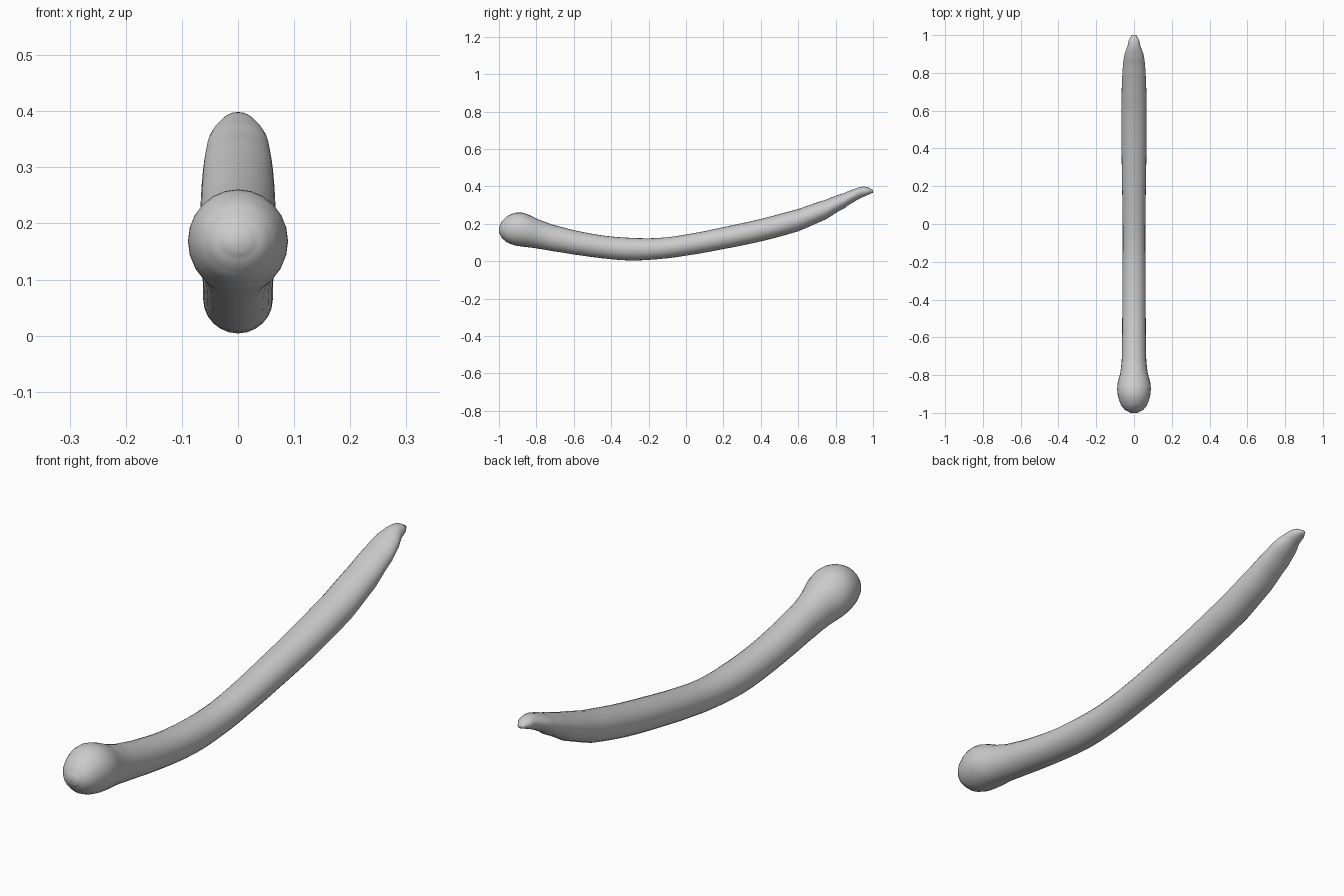
import bpy, bmesh, math

# Side and top profile of the bent rod: y, bottom z, top z, half width
PROFILE = [
    (-1.00, 0.150, 0.185, 0.020), (-0.985, 0.125, 0.212, 0.048),
    (-0.96, 0.102, 0.238, 0.068), (-0.92, 0.086, 0.257, 0.083),
    (-0.88, 0.079, 0.260, 0.089), (-0.84, 0.074, 0.248, 0.086),
    (-0.79, 0.067, 0.224, 0.073), (-0.72, 0.055, 0.197, 0.065),
    (-0.60, 0.036, 0.166, 0.063), (-0.45, 0.016, 0.138, 0.062),
    (-0.30, 0.004, 0.125, 0.062), (-0.15, 0.011, 0.124, 0.060),
    (0.00, 0.030, 0.143, 0.060), (0.20, 0.065, 0.182, 0.063),
    (0.40, 0.106, 0.226, 0.066), (0.60, 0.160, 0.279, 0.067),
    (0.75, 0.225, 0.330, 0.064), (0.85, 0.285, 0.366, 0.058),
    (0.90, 0.318, 0.386, 0.050), (0.94, 0.340, 0.398, 0.035),
    (0.975, 0.355, 0.395, 0.027), (1.00, 0.366, 0.380, 0.012),
]
SIDES, STEPS = 24, 3


def spline(a, b, c, d, t):
    return 0.5 * (2*b + (c - a)*t + (2*a - 5*b + 4*c - d)*t*t + (3*b - a - 3*c + d)*t**3)


# Smooth the profile between the given sections
sections = []
last = len(PROFILE) - 1
for i in range(last):
    p = [PROFILE[max(0, min(last, i + k))] for k in (-1, 0, 1, 2)]
    for s in range(STEPS):
        t = s / STEPS
        y = p[1][0] + (p[2][0] - p[1][0]) * t
        sections.append((y, *[spline(*[q[n] for q in p], t) for n in (1, 2, 3)]))
sections.append(PROFILE[-1])

# Loft oval rings along the rod, with closed ends
bm = bmesh.new()
rings = []
for y, low, high, half in sections:
    mid, r = (low + high) / 2, (high - low) / 2
    rings.append([bm.verts.new((half * math.cos(2*math.pi*k/SIDES), y,
                                mid + r * math.sin(2*math.pi*k/SIDES)))
                  for k in range(SIDES)])
for a, b in zip(rings, rings[1:]):
    for k in range(SIDES):
        n = (k + 1) % SIDES
        bm.faces.new((a[k], a[n], b[n], b[k]))
bm.faces.new(rings[0])
bm.faces.new(rings[-1])
bmesh.ops.recalc_face_normals(bm, faces=bm.faces)
for f in bm.faces:
    f.smooth = True
mesh = bpy.data.meshes.new("curved_rod")
bm.to_mesh(mesh)
bm.free()
rod = bpy.data.objects.new("curved_rod", mesh)
bpy.context.collection.objects.link(rod)
